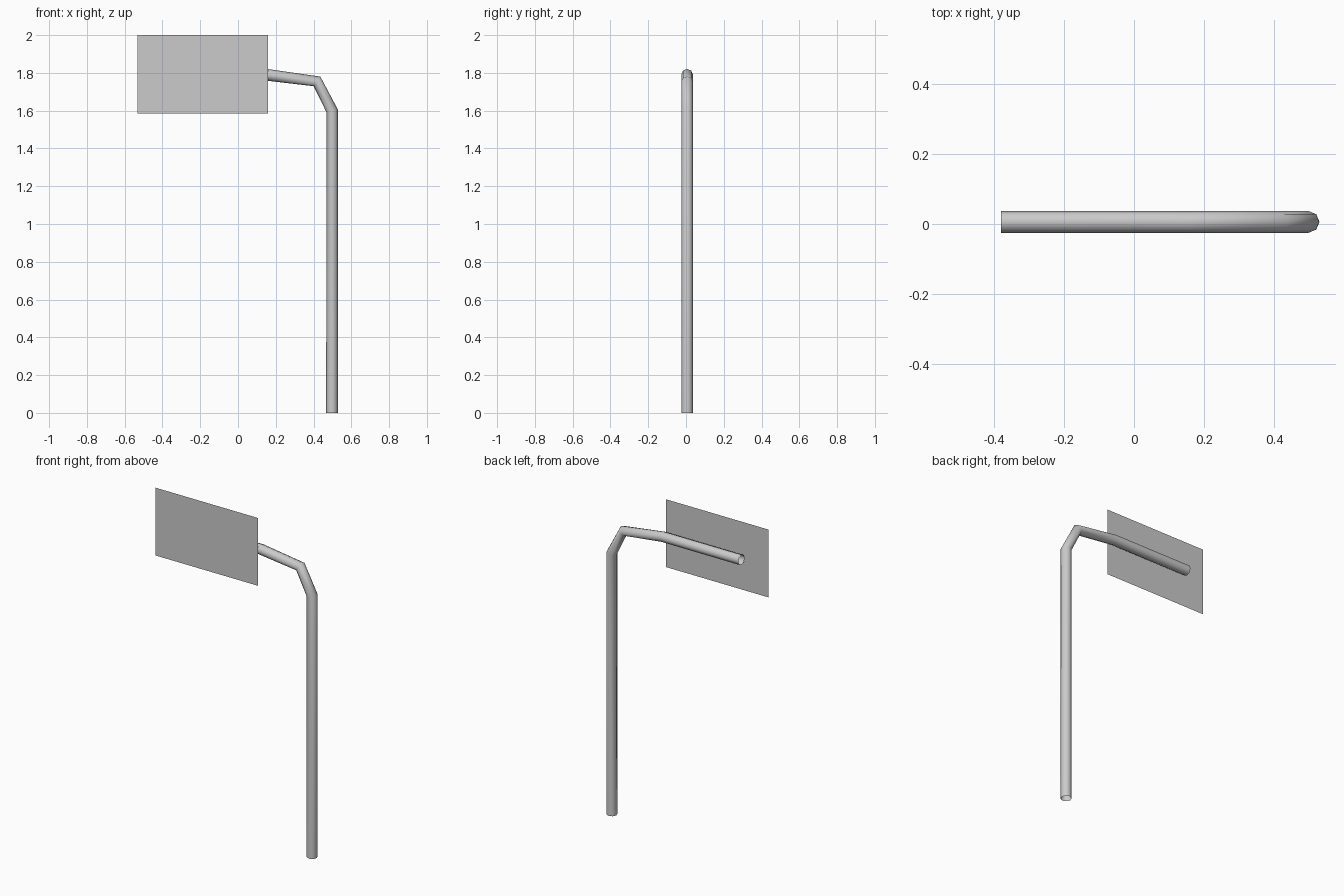
import bpy
import bmesh
from math import radians
from mathutils import Matrix

cube = bpy.data.objects.get("Cube")
if cube:
    bpy.data.objects.remove(cube, do_unlink=True)

# Shared colour
grey = bpy.data.materials.new("plain grey")
grey.use_nodes = True
colour = (0.6, 0.6, 0.6, 1)
grey.diffuse_color = colour
grey.node_tree.nodes["Principled BSDF"].inputs["Base Color"].default_value = colour

TUBE_Y = 0.006
PANEL_Y = -0.037
RADIUS = 0.031

# Bent pole: open eight-sided tube swept along the path
path = [(0.498, 0), (0.498, 1.6), (0.418, 1.755), (0.15, 1.79), (-0.38, 1.79)]
curve = bpy.data.curves.new("pole", "CURVE")
curve.dimensions = "3D"
curve.bevel_depth = RADIUS
curve.bevel_resolution = 2
curve.use_fill_caps = False
spline = curve.splines.new("POLY")
spline.points.add(len(path) - 1)
for point, (x, z) in zip(spline.points, path):
    point.co = (x, TUBE_Y, z, 1)
curve.materials.append(grey)
pole = bpy.data.objects.new("pole", curve)
bpy.context.collection.objects.link(pole)
bpy.ops.object.select_all(action="DESELECT")
pole.select_set(True)
bpy.context.view_layer.objects.active = pole
bpy.ops.object.convert(target="MESH")
bpy.ops.object.shade_smooth_by_angle(angle=radians(60))

# Sign panel: single flat sheet in front of the arm
left, right, bottom, top = -0.533, 0.16, 1.585, 2.0
mesh = bpy.data.meshes.new("sign_panel")
bm = bmesh.new()
bmesh.ops.create_grid(bm, x_segments=1, y_segments=1, size=0.5)
bmesh.ops.scale(bm, vec=(right - left, top - bottom, 1), verts=bm.verts)
bmesh.ops.rotate(bm, matrix=Matrix.Rotation(radians(90), 3, "X"), verts=bm.verts)
bm.to_mesh(mesh)
bm.free()
mesh.materials.append(grey)
panel = bpy.data.objects.new("sign_panel", mesh)
panel.location = ((left + right) / 2, PANEL_Y, (bottom + top) / 2)
bpy.context.collection.objects.link(panel)
